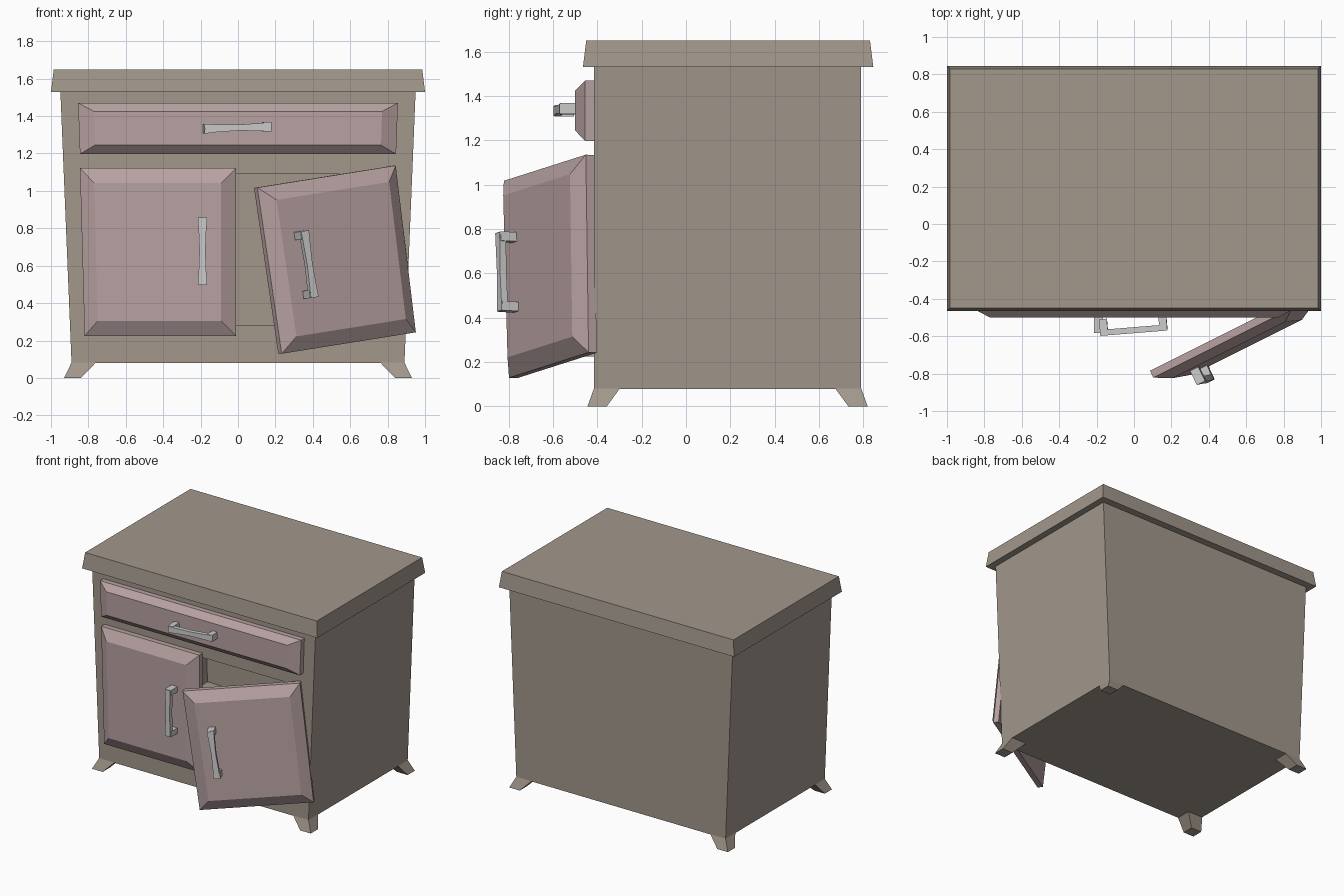
import bpy, bmesh
from mathutils import Matrix, Vector

if "Cube" in bpy.data.objects:
    bpy.data.objects.remove(bpy.data.objects["Cube"])


def material(name, color):
    m = bpy.data.materials.new(name)
    m.diffuse_color = (*color, 1)
    m.use_nodes = True
    m.node_tree.nodes["Principled BSDF"].inputs["Base Color"].default_value = m.diffuse_color
    return m


WOOD = material("brown_wood", (0.36, 0.31, 0.26))
PINK = material("pink_wood", (0.48, 0.36, 0.36))


def loft(name, rings, mat=None, matrix=None):
    """Closed flat-shaded solid through a list of four-cornered rings."""
    bm = bmesh.new()
    loops = [[bm.verts.new(p) for p in ring] for ring in rings]
    for a, b in zip(loops, loops[1:]):
        for i in range(4):
            j = (i + 1) % 4
            bm.faces.new((a[i], a[j], b[j], b[i]))
    bm.faces.new(loops[0])
    bm.faces.new(loops[-1])
    bmesh.ops.recalc_face_normals(bm, faces=bm.faces)
    me = bpy.data.meshes.new(name)
    bm.to_mesh(me)
    bm.free()
    if mat:
        me.materials.append(mat)
    ob = bpy.data.objects.new(name, me)
    bpy.context.collection.objects.link(ob)
    if matrix:
        ob.matrix_world = matrix
    return ob


def flat(x0, x1, y0, y1, z):
    return [(x0, y0, z), (x1, y0, z), (x1, y1, z), (x0, y1, z)]


def panel(name, outer, inner, matrix=None):
    """Raised panel: square rim, then a sloped border to the inner field."""
    rings = [[(x, y, z) for x, z in outline]
             for outline, y in ((outer, -0.414), (outer, -0.455), (inner, -0.5))]
    return loft(name, rings, PINK, matrix)


def handle(name, matrix):
    """Pull along local x, standing out towards local -y, waisted bar."""
    def ring(x, h, y0, y1):
        return [(x, y0, -h), (x, y1, -h), (x, y1, h), (x, y0, h)]
    loft(name + "_bar", [ring(x, h, -0.084, -0.052) for x, h in
                         ((-0.178, 0.023), (0, 0.016), (0.178, 0.023))], None, matrix)
    for s, side in ((-1, "a"), (1, "b")):
        loft(name + "_post_" + side, [ring(s * 0.138, 0.025, -0.08, 0.005),
                                      ring(s * 0.18, 0.025, -0.08, 0.005)], None, matrix)


# Tapered cabinet body with an open cupboard space
body = loft("cabinet_body", [flat(-0.89, 0.89, -0.415, 0.79, 0.08),
                             flat(-0.95, 0.95, -0.415, 0.79, 1.54)], WOOD)
cutter = loft("cupboard_cutter", [flat(-0.75, 0.75, -0.6, 0.7, 0.28),
                                  flat(-0.77, 0.77, -0.6, 0.7, 1.09)], WOOD)
cutter.hide_render = True
cutter.hide_viewport = True
cut = body.modifiers.new("cupboard", 'BOOLEAN')
cut.operation = 'DIFFERENCE'
cut.solver = 'EXACT'
cut.object = cutter

# Worktop
loft("top_slab", [flat(-1, 1, -0.465, 0.845, 1.53),
                  flat(-0.985, 0.985, -0.45, 0.83, 1.65)], WOOD)

# Splayed feet, mirrored about the middle of the body
CY = 0.1875
for sx, nx in ((-1, "left"), (1, "right")):
    for sy, ny in ((-1, "front"), (1, "back")):
        loft(f"{ny}_{nx}_foot",
             [flat(sx * 0.84, sx * 0.93, CY + sy * 0.545, CY + sy * 0.632, 0),
              flat(sx * 0.76, sx * 0.89, CY + sy * 0.485, CY + sy * 0.6025, 0.082)], WOOD)

# Drawer front
panel("drawer_front",
      [(-0.845, 1.197), (0.845, 1.197), (0.855, 1.47), (-0.855, 1.47)],
      [(-0.765, 1.245), (0.765, 1.245), (0.77, 1.425), (-0.77, 1.425)])
handle("drawer_handle", Matrix.Translation((-0.007, -0.5, 1.338))
       @ Matrix.Rotation(0.08, 4, 'Z') @ Matrix.Rotation(-0.03, 4, 'Y'))

# Doors: the right one mirrors the left and hangs open, sagging on its hinge
outer = [(-0.82, 0.225), (-0.01, 0.225), (-0.01, 1.123), (-0.845, 1.123)]
inner = [(-0.75, 0.305), (-0.09, 0.305), (-0.09, 1.043), (-0.77, 1.043)]
u = Vector((0.74, 0.37, 0.118)).normalized()
w = Vector((-0.13, -0.023, 0.898))
v = w.cross(u).normalized()
w = u.cross(v)
swing = (Matrix.Translation((0.825, -0.415, 1.134))
         @ Matrix((u, v, w)).transposed().to_4x4()
         @ Matrix.Translation((-0.845, 0.414, -1.123)))
upright = Matrix.Rotation(1.5708, 4, 'Y')
for s, side, pose in ((1, "left", Matrix.Identity(4)), (-1, "right", swing)):
    panel(side + "_door", [(s * x, z) for x, z in outer],
          [(s * x, z) for x, z in inner], pose)
    handle(side + "_door_handle",
           pose @ Matrix.Translation((s * -0.19, -0.5, 0.678)) @ upright)
